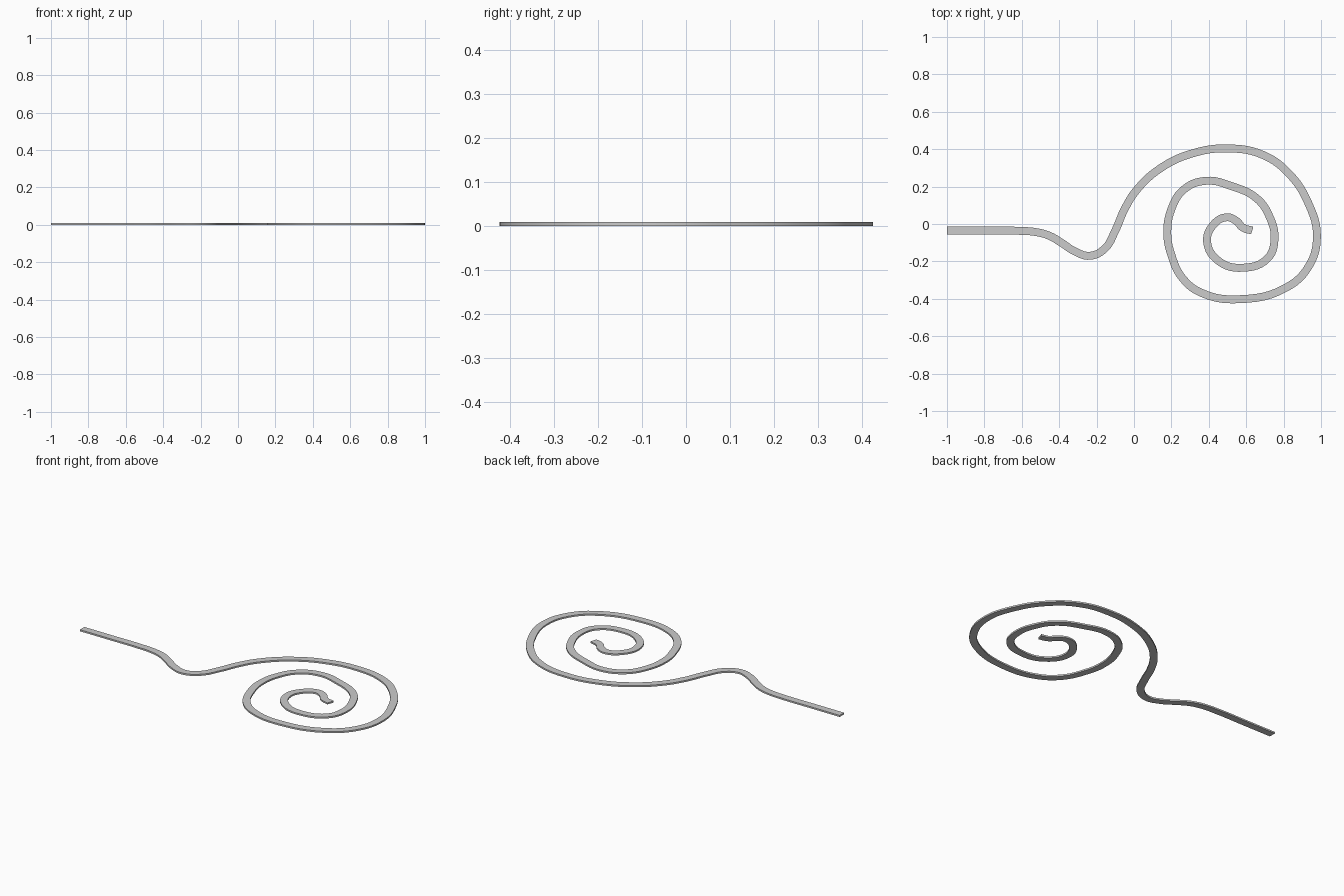
import bpy

if "Cube" in bpy.data.objects:
    bpy.data.objects.remove(bpy.data.objects["Cube"])

# Centreline of the strip: straight tail, dip, then inward spiral
PATH = [(-1, -.034), (-.8, -.035), (-.63, -.036), (-.52, -.044), (-.45, -.064),
        (-.39, -.099), (-.315, -.147), (-.235, -.17), (-.155, -.13), (-.10, -.035),
        (-.05, .08), (.016, .184), (.14, .297), (.31, .377), (.507, .404),
        (.69, .369), (.83, .268), (.935, .105), (.978, -.065), (.935, -.225),
        (.81, -.342), (.567, -.402), (.37, -.372), (.262, -.293), (.198, -.16),
        (.178, -.05), (.20, .08), (.267, .185), (.385, .231), (.52, .203),
        (.655, .138), (.722, .045), (.751, -.085), (.713, -.185), (.583, -.234),
        (.455, -.2), (.391, -.096), (.422, -.007), (.495, .036), (.545, .018),
        (.583, -.02), (.632, -.035)]
WIDTH, HEIGHT = .042, .0095


def make_curve(name, kind, points):
    data = bpy.data.curves.new(name, 'CURVE')
    s = data.splines.new(kind)
    if kind == 'BEZIER':
        s.bezier_points.add(len(points) - 1)
        for bp, (x, y) in zip(s.bezier_points, points):
            bp.co = (x, y, 0)
            bp.handle_left_type = bp.handle_right_type = 'AUTO'
    else:
        s.points.add(len(points) - 1)
        for p, (x, y) in zip(s.points, points):
            p.co = (x, y, 0, 1)
    obj = bpy.data.objects.new(name, data)
    bpy.context.collection.objects.link(obj)
    return obj


# Rectangular cross-section
w, h = WIDTH / 2, HEIGHT / 2
profile = make_curve("strip_profile", 'POLY', [(-w, -h), (w, -h), (w, h), (-w, h)])
profile.data.dimensions = '2D'
profile.data.fill_mode = 'NONE'
profile.data.splines[0].use_cyclic_u = True
profile.hide_render = True

# Spiral strip swept along the centreline
strip = make_curve("spiral_strip", 'BEZIER', PATH)
c = strip.data
c.dimensions = '3D'
c.twist_mode = 'Z_UP'
c.resolution_u = 6
c.bevel_mode = 'OBJECT'
c.bevel_object = profile
c.use_fill_caps = True
strip.location.z = h

bpy.ops.object.select_all(action='DESELECT')
strip.select_set(True)
bpy.context.view_layer.objects.active = strip
bpy.ops.object.convert(target='MESH')
bpy.data.objects.remove(profile)

# Weld cap edges and make normals face outward
bpy.ops.object.mode_set(mode='EDIT')
bpy.ops.mesh.select_all(action='SELECT')
bpy.ops.mesh.remove_doubles(threshold=.0001)
bpy.ops.mesh.normals_make_consistent(inside=False)
bpy.ops.object.mode_set(mode='OBJECT')
bpy.ops.object.shade_smooth_by_angle()
